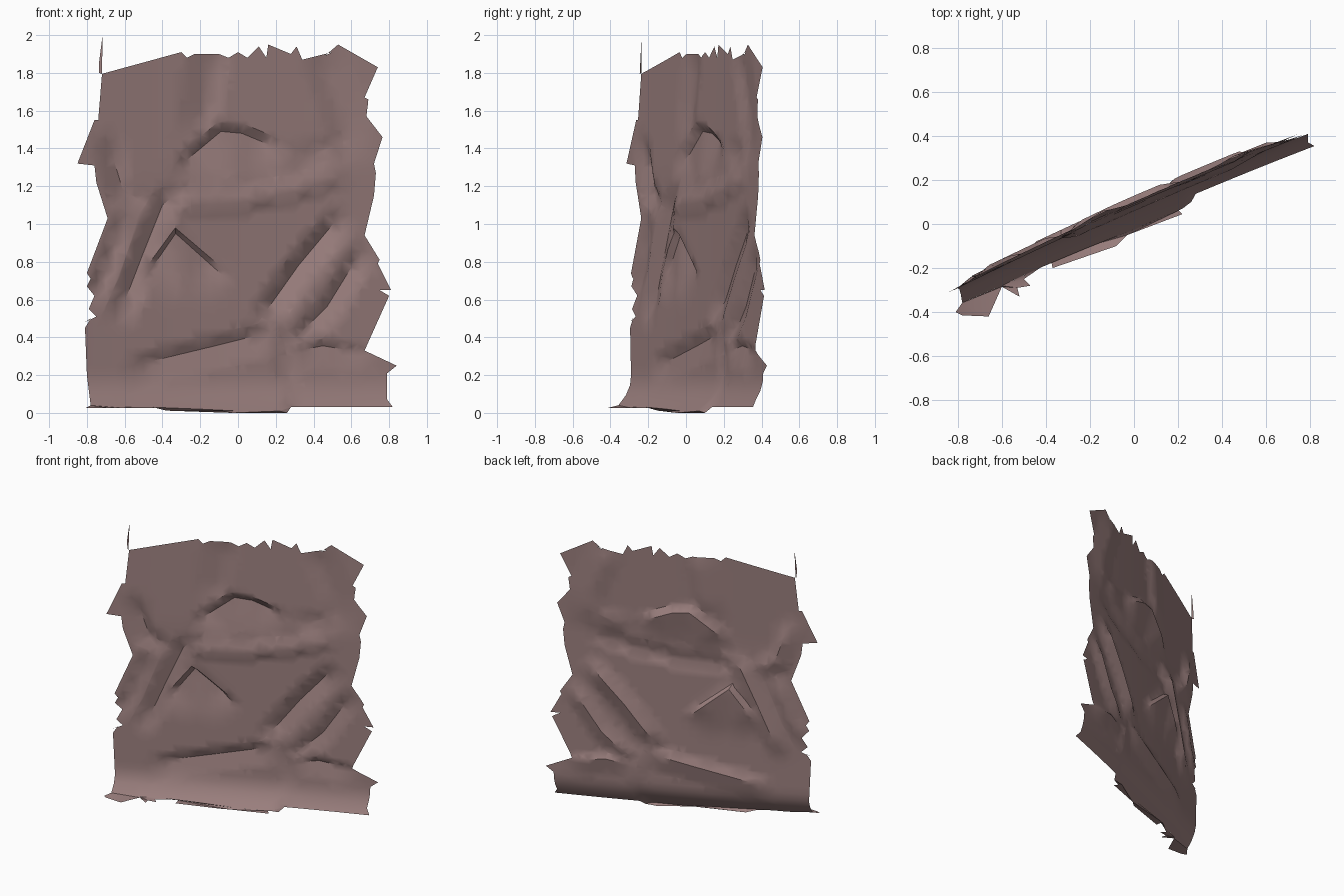
import bpy, bmesh
from mathutils import Vector
from mathutils.geometry import delaunay_2d_cdt

if "Cube" in bpy.data.objects:
    bpy.data.objects.remove(bpy.data.objects["Cube"])

SLOPE = 0.44  # the wall runs diagonally in plan

mat = bpy.data.materials.new("dusty_rock")
mat.diffuse_color = (0.33, 0.215, 0.21, 1)
mat.use_nodes = True
mat.node_tree.nodes["Principled BSDF"].inputs["Base Color"].default_value = mat.diffuse_color

# Ragged silhouette of the wall (x, z)
outline = [Vector(p) for p in [
    (-.78, .04), (-.6, .03), (-.45, .03), (-.2, .02), (0, .01), (.22, .01), (.28, .03), (.82, .03),
    (.79, .07), (.79, .21), (.84, .25), (.67, .33), (.8, .62), (.75, .65), (.81, .65), (.74, .79),
    (.75, .81), (.67, .94), (.72, 1.15), (.73, 1.27), (.72, 1.32), (.765, 1.46), (.68, 1.57), (.69, 1.66),
    (.67, 1.67), (.74, 1.83), (.53, 1.95), (.46, 1.89), (.5, 1.91), (.34, 1.87), (.31, 1.94),
    (.28, 1.9), (.16, 1.95), (.15, 1.88), (.11, 1.94), (.05, 1.88), (0, 1.91), (-.05, 1.88),
    (-.1, 1.9), (-.23, 1.9), (-.27, 1.88), (-.3, 1.91), (-.72, 1.795), (-.74, 1.55), (-.76, 1.55),
    (-.85, 1.32), (-.76, 1.31), (-.75, 1.22), (-.69, 1.03), (-.8, .74), (-.78, .71), (-.8, .67),
    (-.76, .62), (-.79, .55), (-.75, .51), (-.81, .48), (-.78, .5), (-.81, .45), (-.8, .2)]]

# Cracks between the stones: path (x, z), left width, right width, depth (negative = ridge)
cracks = [
    ([(-.31, 1.24), (-.27, 1.34), (-.09, 1.49), (.02, 1.48), (.26, 1.38)], .05, .22, .04),
    ([(-.2, 1.42), (-.17, 1.65), (-.12, 1.98)], .14, .1, .025),
    ([(-.65, .46), (-.5, .85), (-.4, 1.1), (-.28, 1.2)], .08, .1, .035),
    ([(-.7, 1.48), (-.61, 1.18), (-.45, 1.08)], .07, .1, .035),
    ([(-.8, .55), (-.7, .75), (-.6, 1.08)], .06, .08, .025),
    ([(-.4, 1.09), (0, 1.11), (.3, 1.17), (.58, 1.26)], .1, .06, -.025),
    ([(.1, .47), (.32, .78), (.57, 1.08)], .07, .11, .045),
    ([(.2, .52), (.26, .3), (.28, .12)], .08, .08, .015),
    ([(.27, .36), (.37, .46), (.47, .56), (.68, .9)], .06, .1, .035),
    ([(-.6, .24), (-.1, .36), (.22, .44)], .06, .13, .03),
    ([(-.53, .66), (-.33, .95), (-.05, .7)], .03, .22, .04),
    ([(.26, .32), (.45, .355), (.72, .31)], .04, .12, .025),
    ([(.4, 1.95), (.55, 1.55), (.56, 1.3)], .16, .1, .02),
    ([(.26, 1.4), (.4, 1.38), (.56, 1.43)], .06, .1, .02),
]
cracks = [([Vector(p) for p in path], wl, wr, d) for path, wl, wr, d in cracks]


def inside(p):
    hit = False
    for a, b in zip(outline, outline[1:] + outline[:1]):
        if (a.y > p.y) != (b.y > p.y) and p.x < a.x + (p.y - a.y) * (b.x - a.x) / (b.y - a.y):
            hit = not hit
    return hit


def crack_depth(p, path, wl, wr, depth):
    best, value = 9, 0
    for a, b in zip(path, path[1:]):
        t = min(1, max(0, (p - a).dot(b - a) / (b - a).length_squared))
        q = a.lerp(b, t)
        dist = (p - q).length
        if dist < best:
            best = dist
            side = (b - a).x * (p - a).y - (b - a).y * (p - a).x
            taper = min(1, (q - path[0]).length / .15, (q - path[-1]).length / .15)
            value = depth * taper * max(0, 1 - dist / (wl if side > 0 else wr))
    return value


def surface(p):
    x, z = p
    y = SLOPE * x + .083 - .022 * (x / .8) ** 2 + .018 * max(0, z - 1.3) / .6
    y -= (2.3 if x > .28 else 3) * max(0, .2 - z) ** 2   # foot flares forward
    cuts = [crack_depth(p, *c) for c in cracks]
    return Vector((x, y + max(0, *cuts) + min(0, *cuts), z))


def offset(path, w):
    out = []
    for i, p in enumerate(path):
        d = (path[min(i + 1, len(path) - 1)] - path[max(i - 1, 0)]).normalized()
        out.append(p + Vector((-d.y, d.x)) * w)
    return out


def subdivide(path, step=.05):
    out = []
    for a, b in zip(path, path[1:]):
        n = max(1, round((b - a).length / step))
        out += [a.lerp(b, k / n) for k in range(n)]
    return out + [path[-1]]


def make(name, verts, faces):
    me = bpy.data.meshes.new(name)
    me.from_pydata(verts, [], faces)
    ob = bpy.data.objects.new(name, me)
    bpy.context.collection.objects.link(ob)
    me.materials.append(mat)
    return ob


# Wall: triangulate the silhouette with crack rims and beds as creases
pts, edges = [], []
lines = [outline + outline[:1]]
for path, wl, wr, d in cracks:
    lines += [path, offset(path, wl), offset(path, -wr)]
for line in lines:
    line, n = subdivide(line), len(pts)
    pts += line
    edges += [(n + i, n + i + 1) for i in range(len(line) - 1)]
creases = list(pts)
for i in range(-16, 17):
    for j in range(1, 39):
        p = Vector((i * .05, j * .05))
        if inside(p) and min((p - q).length for q in creases) > .02:
            pts.append(p)
v2, _, f2, *_ = delaunay_2d_cdt(pts, edges, [], 0, 1e-3)
faces = [f for f in f2 if inside(sum((v2[i] for i in f), Vector((0, 0))) / 3)]
used = sorted({i for f in faces for i in f})
remap = {k: n for n, k in enumerate(used)}
wall = make("rock_wall", [surface(v2[k]) for k in used], [[remap[i] for i in f] for f in faces])

# Ragged lip lying on the ground at the foot (x, y)
lip = [(-.81, -.4), (-.78, -.415), (-.66, -.42), (-.6, -.285), (-.52, -.33), (-.53, -.29),
       (-.47, -.28), (-.5, -.25), (-.42, -.195), (-.38, -.15), (-.37, -.2), (-.08, -.1),
       (-.03, -.05), (.22, .045), (.18, .085), (.26, .1)]
back = [surface(p) for p in reversed(outline[:7])]
lip_v = [Vector((x, y, .025 if x < -.4 else .012 if x < -.05 else 0)) for x, y in lip] + back
ground = make("foot_lip", lip_v, [list(range(len(lip_v)))])
bm = bmesh.new()
bm.from_mesh(ground.data)
bmesh.ops.triangulate(bm, faces=bm.faces[:])
bm.to_mesh(ground.data)
bm.free()

# Thin upright splinter at the top left corner
make("top_splinter", [(-.735, -.235, 1.8), (-.72, -.245, 1.795), (-.717, -.235, 2.0), (-.735, -.24, 1.86)],
     [(0, 1, 2, 3)])

# Soft facets with sharp crack edges
for ob in bpy.context.collection.objects:
    ob.select_set(True)
bpy.context.view_layer.objects.active = wall
bpy.ops.object.shade_smooth_by_angle(angle=0.6)
